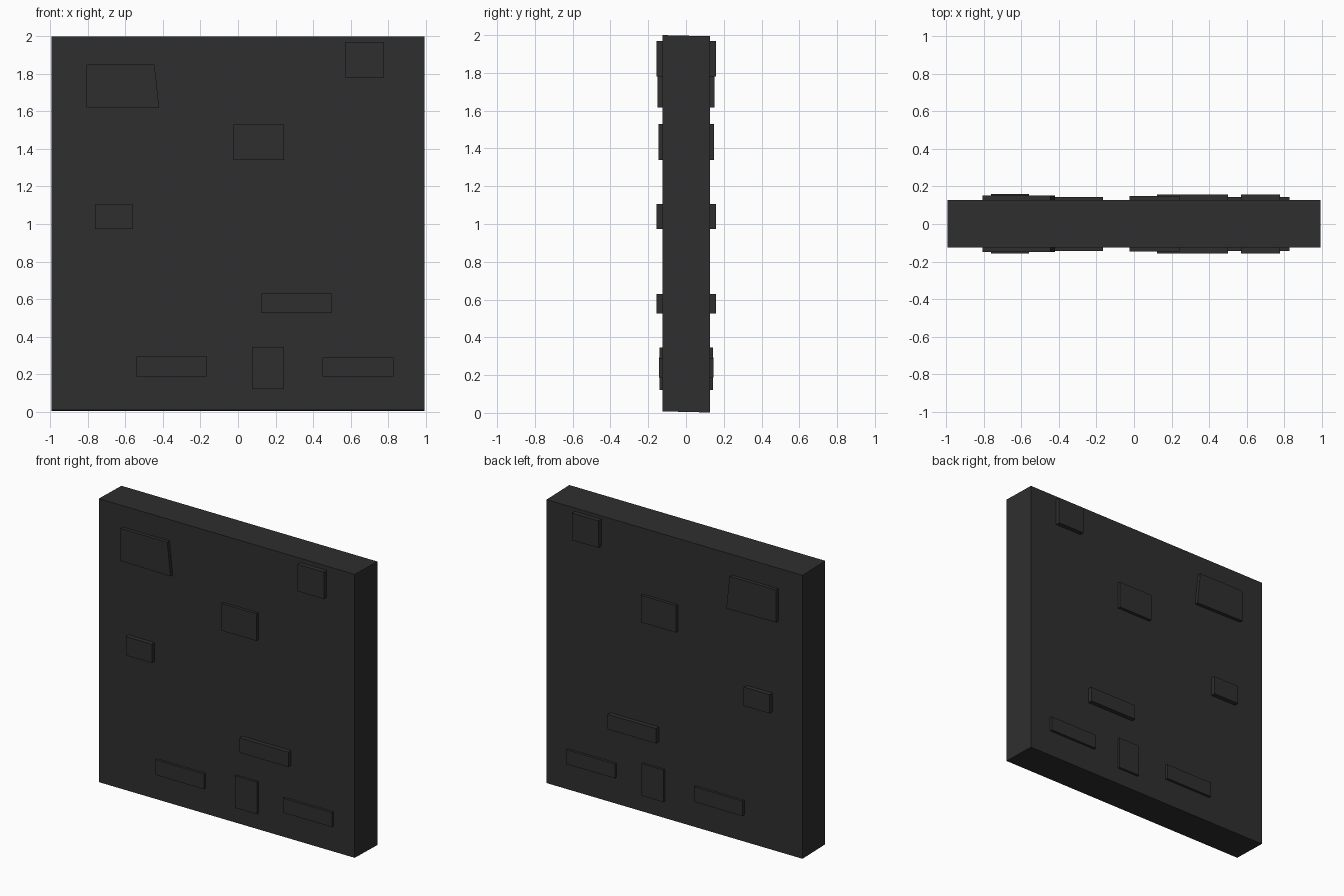
import bpy, bmesh

if "Cube" in bpy.data.objects:
    bpy.data.objects.remove(bpy.data.objects["Cube"])

dark = bpy.data.materials.new("charcoal")
dark.diffuse_color = (0.028, 0.028, 0.028, 1)
dark.use_nodes = True
dark.node_tree.nodes["Principled BSDF"].inputs["Base Color"].default_value = dark.diffuse_color


def prism(name, outline, front, back):
    """Extrude an x-z outline between two y planes."""
    bm = bmesh.new()
    face = bm.faces.new([bm.verts.new((x, front, z)) for x, z in outline])
    ext = bmesh.ops.extrude_face_region(bm, geom=[face])
    for v in ext["geom"]:
        if isinstance(v, bmesh.types.BMVert):
            v.co.y = back
    bmesh.ops.recalc_face_normals(bm, faces=bm.faces)
    mesh = bpy.data.meshes.new(name)
    bm.to_mesh(mesh)
    bm.free()
    mesh.materials.append(dark)
    obj = bpy.data.objects.new(name, mesh)
    bpy.context.collection.objects.link(obj)
    return obj


def rect(x0, x1, z0, z1):
    return [(x0, z0), (x1, z0), (x1, z1), (x0, z1)]


# Main wall slab, with very slightly sloping top and bottom
slab = prism("wall_slab", rect(-0.995, 0.995, 0.008, 2.0), -0.125, 0.127)
for v in slab.data.vertices:
    if v.co.y > 0:
        v.co.z -= 0.006

# Raised bricks run through the slab and stand out on both faces
bricks = [
    ("corner_brick", rect(0.57, 0.777, 1.78, 1.97), 0.156),
    ("upper_brick", rect(-0.025, 0.245, 1.34, 1.53), 0.146),
    ("left_brick", rect(-0.762, -0.56, 0.973, 1.105), 0.157),
    ("long_brick_middle", rect(0.122, 0.50, 0.525, 0.63), 0.156),
    ("long_brick_left", rect(-0.542, -0.165, 0.187, 0.293), 0.143),
    ("long_brick_right", rect(0.45, 0.83, 0.187, 0.288), 0.143),
    ("upright_brick", rect(0.075, 0.245, 0.12, 0.345), 0.141),
    ("slanted_brick",
     [(-0.807, 1.622), (-0.42, 1.617), (-0.445, 1.85), (-0.807, 1.85)], 0.15),
]
for name, outline, depth in bricks:
    prism(name, outline, -depth, depth + 0.002)
